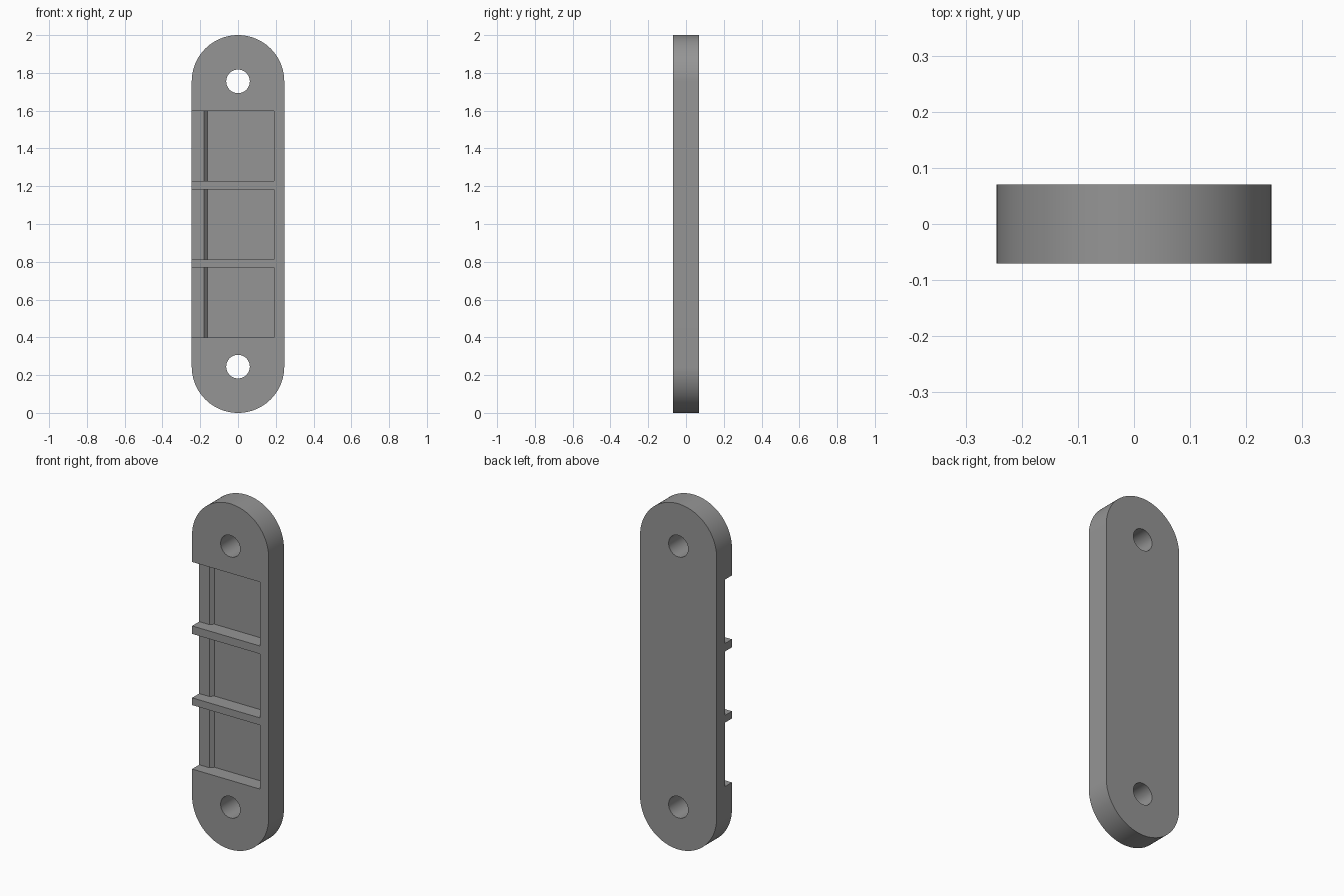
import bpy, bmesh, math
from mathutils import Vector

if "Cube" in bpy.data.objects:
    bpy.data.objects.remove(bpy.data.objects["Cube"])

R, T = 0.245, 0.07            # end radius, half thickness
Z_LOW, Z_HIGH = R, 2 - R      # centres of the rounded ends
HOLE_R = 0.0625

grey = bpy.data.materials.new("grey")
grey.diffuse_color = (0.3, 0.3, 0.3, 1)
grey.use_nodes = True
grey.node_tree.nodes["Principled BSDF"].inputs["Base Color"].default_value = grey.diffuse_color


def prism(name, outline, direction):
    """Extrude a closed outline of points along a direction."""
    bm = bmesh.new()
    face = bm.faces.new([bm.verts.new(p) for p in outline])
    new = bmesh.ops.extrude_face_region(bm, geom=[face])["geom"]
    bmesh.ops.translate(bm, vec=Vector(direction),
                        verts=[g for g in new if isinstance(g, bmesh.types.BMVert)])
    bmesh.ops.recalc_face_normals(bm, faces=bm.faces)
    mesh = bpy.data.meshes.new(name)
    bm.to_mesh(mesh)
    bm.free()
    mesh.materials.append(grey)
    obj = bpy.data.objects.new(name, mesh)
    bpy.context.collection.objects.link(obj)
    return obj


def arc(radius, cz, start, end, steps, y):
    angles = [start + (end - start) * i / steps for i in range(steps + 1)]
    return [(radius * math.cos(a), y, cz + radius * math.sin(a)) for a in angles]


# Plate with two rounded ends
outline = arc(R, Z_HIGH, 0, math.pi, 48, -T) + arc(R, Z_LOW, math.pi, 2 * math.pi, 48, -T)
plate = prism("plate", outline, (0, 2 * T, 0))

cutters = []

# Bolt holes right through the plate
for cz in (Z_LOW, Z_HIGH):
    ring = arc(HOLE_R, cz, 0, 2 * math.pi, 48, -0.2)[:-1]
    cutters.append(prism("hole_cutter", ring, (0, 0.4, 0)))

# Three pockets open to the left, each with a raised, chamfered lip
section = [(-0.3, -0.1), (0.19, -0.1), (0.19, 0.015),
           (-0.162, 0.015), (-0.18, -0.005), (-0.3, -0.005)]
for z0, z1 in ((0.4, 0.77), (0.812, 1.182), (1.228, 1.598)):
    cutters.append(prism("pocket_cutter", [(x, y, z0) for x, y in section],
                         (0, 0, z1 - z0)))

# Cut, then remove the cutters
bpy.context.view_layer.objects.active = plate
plate.select_set(True)
for cutter in cutters:
    cutter.hide_render = True
    mod = plate.modifiers.new("cut", "BOOLEAN")
    mod.operation, mod.solver, mod.object = "DIFFERENCE", "EXACT", cutter
    bpy.ops.object.modifier_apply(modifier=mod.name)
    bpy.data.objects.remove(cutter, do_unlink=True)

bpy.ops.object.shade_smooth_by_angle(angle=math.radians(30))
